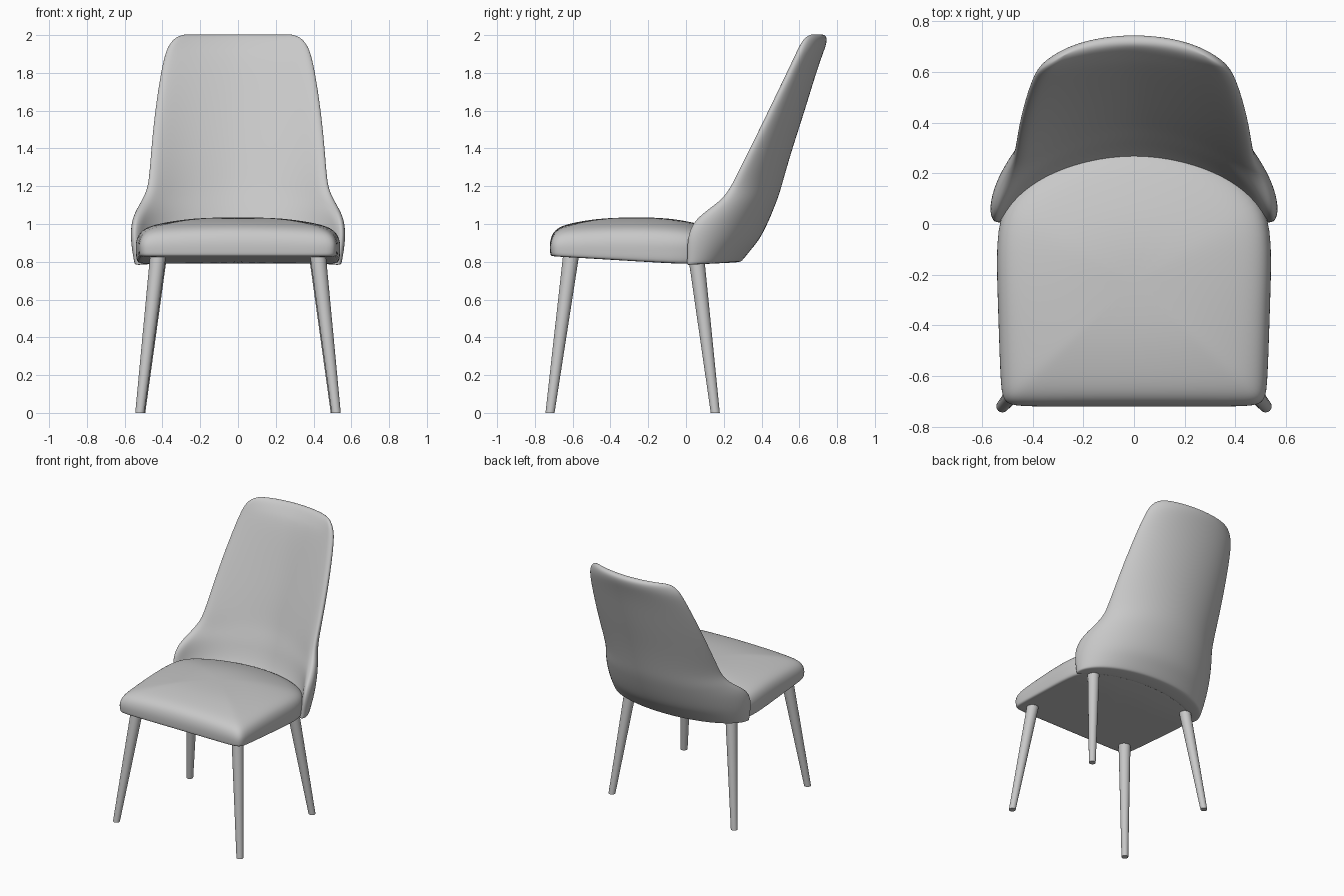
import bpy
import bmesh
from math import sin, cos, radians, hypot, sqrt

cube = bpy.data.objects.get("Cube")
if cube:
    bpy.data.objects.remove(cube)

# One plain finish for the whole chair
grey = bpy.data.materials.new("light_grey")
grey.use_nodes = True
colour = (0.58, 0.58, 0.58, 1)
grey.diffuse_color = colour
grey.node_tree.nodes["Principled BSDF"].inputs["Base Color"].default_value = colour


def finish(name, bm, subdivisions=0):
    bmesh.ops.recalc_face_normals(bm, faces=bm.faces[:])
    mesh = bpy.data.meshes.new(name)
    bm.to_mesh(mesh)
    bm.free()
    mesh.materials.append(grey)
    obj = bpy.data.objects.new(name, mesh)
    bpy.context.collection.objects.link(obj)
    if subdivisions:
        mod = obj.modifiers.new("smooth_surface", "SUBSURF")
        mod.levels = mod.render_levels = subdivisions
        mesh.shade_smooth()
    else:
        bpy.ops.object.select_all(action="DESELECT")
        obj.select_set(True)
        bpy.context.view_layer.objects.active = obj
        bpy.ops.object.shade_smooth_by_angle(angle=radians(40))


def skin(bm, rings):
    """Join successive closed rings of vertices with quads."""
    for low, high in zip(rings, rings[1:]):
        n = len(low)
        for i in range(n):
            j = (i + 1) % n
            bm.faces.new((low[i], low[j], high[j], high[i]))


# Seat cushion: a rounded outline stacked into a domed pad
def build_seat():
    half = [(0, -.72), (.3, -.72), (.46, -.72), (.518, -.705), (.527, -.62),
            (.537, -.3), (.547, 0), (.48, .12), (.37, .21), (.2, .28), (0, .305)]
    outline = half + [(-x, y) for x, y in reversed(half[1:-1])]
    centre_y = -.23
    # scale and height; None means the sloping underside
    levels = [(.5, None), (.95, None), (.995, None), (1, .855), (1.003, .89),
              (.993, .925), (.963, .96), (.9, .986), (.78, 1.006),
              (.5, 1.028), (.25, 1.034)]

    def place(x, y, scale, z):
        x, y = x * scale, centre_y + (y - centre_y) * scale
        if z is None:
            y = y * .75 if y > 0 else y
            return x, y, .83 - .06 * (min(y, 0) + .72) + .05 * max(y, 0)
        # the top falls away at the backrest and at the corners
        rise = max(0, z - .86)
        corner = (x * (y - centre_y) / .27) ** 2
        return x, y, z - rise * (1.8 * max(0, y + .2) ** 2 + .25 * corner)

    bm = bmesh.new()
    rings = [[bm.verts.new(place(x, y, s, z)) for x, y in outline] for s, z in levels]
    skin(bm, rings)
    for ring, z in ((rings[0], None), (rings[-1], 1.035)):
        hub = bm.verts.new(place(0, centre_y, 1, z))
        for i, v in enumerate(ring):
            bm.faces.new((v, ring[(i + 1) % len(ring)], hub))
    finish("seat_cushion", bm, 2)


# Backrest: curved padded shell whose sides sweep forward around the seat
def build_backrest():
    # height, half width, front edge, rear centre, padding, half sweep angle
    rows = [(.783, .548, 0, .29, .11, 90), (.79, .553, 0, .3, .12, 90),
            (.85, .563, 0, .35, .125, 90), (.92, .572, 0, .395, .12, 90),
            (1, .57, .022, .435, .125, 89), (1.06, .552, .085, .46, .13, 84),
            (1.12, .517, .175, .483, .13, 75), (1.18, .487, .226, .503, .125, 70),
            (1.25, .475, .262, .522, .12, 67), (1.4, .465, .34, .565, .115, 65),
            (1.6, .445, .44, .63, .11, 65), (1.8, .415, .54, .69, .1, 65),
            (1.9, .392, .588, .725, .095, 65), (1.94, .375, .604, .74, .085, 65),
            (1.975, .35, .622, .748, .068, 65), (1.995, .32, .642, .742, .045, 65),
            (2.004, .28, .665, .725, .015, 65)]
    side = [.17, .34, .5, .65, .78, .88, .95, 1]
    steps = [-f for f in reversed(side)] + [0] + side
    last = len(steps) - 1

    def section(z, width, front, rear, pad, sweep):
        # an elliptical arc, cut off where it reaches the front edge
        a = (width - .17 * pad * (sweep / 90) ** 4) / sin(radians(sweep))
        mid = rear - pad / 2
        depth = (mid - front) / (1 - cos(radians(sweep)))
        outer, inner = [], []
        for f in steps:
            s, c = sin(radians(sweep * f)), cos(radians(sweep * f))
            nx, ny = depth * s, a * c
            k = pad / 2 * sqrt(1 - f * f) / hypot(nx, ny)
            for points, offset in ((outer, k), (inner, -k * (1 + .35 * abs(f)))):
                y = mid - depth * (1 - c) + offset * ny
                lift = .05 * y if z < .9 else 0
                points.append((a * s + offset * nx, y, z + lift))
        return outer + inner[-2:0:-1]

    bm = bmesh.new()
    rings = [[bm.verts.new(p) for p in section(*row)] for row in rows]
    skin(bm, rings)
    for ring in (rings[0], rings[-1]):
        n = len(ring)
        bm.faces.new((ring[0], ring[1], ring[n - 1]))
        for i in range(1, last - 1):
            bm.faces.new((ring[i], ring[i + 1], ring[n - i - 1], ring[n - i]))
        bm.faces.new((ring[last - 1], ring[last], ring[last + 1]))
    finish("backrest", bm, 2)


# Legs: tapered round posts, sheared so that the feet stay flat
def build_leg(name, foot, top, height=.86):
    bm = bmesh.new()
    bmesh.ops.create_cone(bm, cap_ends=True, segments=24,
                          radius1=.024, radius2=.043, depth=height)
    for v in bm.verts:
        v.co.z += height / 2
        t = v.co.z / height
        v.co.x += foot[0] + (top[0] - foot[0]) * t
        v.co.y += foot[1] + (top[1] - foot[1]) * t
    finish(name, bm)


build_seat()
build_backrest()
for label, sx in (("left", 1), ("right", -1)):
    build_leg("front_leg_" + label, (sx * .52, -.72), (sx * .42, -.605))
    build_leg("rear_leg_" + label, (sx * .515, .155), (sx * .415, .05))
